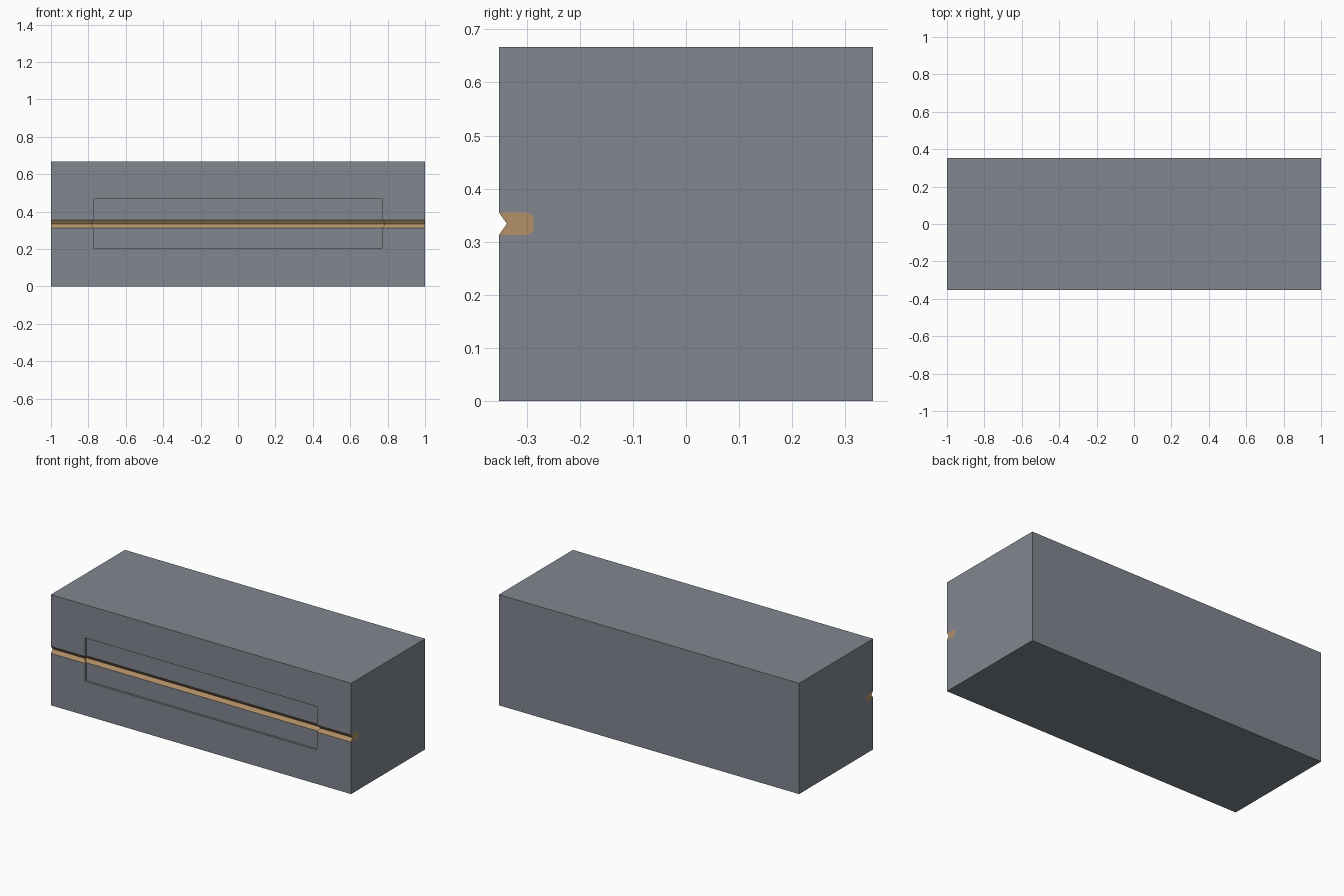
import bpy, bmesh

if "Cube" in bpy.data.objects:
    bpy.data.objects.remove(bpy.data.objects["Cube"])

HALF_Y, HEIGHT, HALF_X = 0.352, 0.667, 1.0
PANEL_X, RECESS = 0.773, 0.012
Z0, Z1, ZM = 0.313, 0.355, 0.334   # groove edges and apex
F = -HALF_Y


def material(name, rgb):
    m = bpy.data.materials.new(name)
    m.diffuse_color = (*rgb, 1)
    m.use_nodes = True
    m.node_tree.nodes["Principled BSDF"].inputs["Base Color"].default_value = m.diffuse_color
    return m


def loft(name, profile, mat):
    """Sweep (y, z, recessed, flare) points along x, stepping back in the panel."""
    stations = [(-HALF_X, 0), (-PANEL_X, 0), (-PANEL_X, 1),
                (PANEL_X, 1), (PANEL_X, 0), (HALF_X, 0)]
    bm = bmesh.new()
    rings = []
    for x, inside in stations:
        ring = []
        for y, z, recessed, flare in profile:
            px = x
            if abs(x) < HALF_X:
                px += flare * (1 if x > 0 else -1)
            ring.append(bm.verts.new((px, y + RECESS * recessed * inside, z)))
        rings.append(ring)
    n = len(profile)
    for a, b in zip(rings, rings[1:]):
        for i in range(n):
            j = (i + 1) % n
            bm.faces.new((a[i], a[j], b[j], b[i]))
    bm.faces.new(rings[0])
    bm.faces.new(rings[-1])
    bmesh.ops.remove_doubles(bm, verts=bm.verts, dist=1e-5)
    bmesh.ops.dissolve_degenerate(bm, edges=bm.edges, dist=1e-5)
    bmesh.ops.recalc_face_normals(bm, faces=bm.faces)
    mesh = bpy.data.meshes.new(name)
    bm.to_mesh(mesh)
    bm.free()
    mesh.materials.append(mat)
    ob = bpy.data.objects.new(name, mesh)
    bpy.context.collection.objects.link(ob)
    return ob


grey = material("slate grey", (0.22, 0.245, 0.28))
tan = material("tan", (0.45, 0.28, 0.14))

# Rounded back of the strip, shared by the strip and its channel
back = [(F + 0.055, Z0, 0, 0), (F + 0.065, Z0 + 0.008, 0, 0),
        (F + 0.065, Z1 - 0.008, 0, 0), (F + 0.055, Z1, 0, 0)]

# Box body with recessed front panel and a channel for the strip
loft("body", [
    (F, 0, 0, 0), (F, 0.205, 0, 0), (F, 0.205, 1, 0), (F, Z0, 1, 0),
    *back,
    (F, Z1, 1, 0), (F, 0.466, 1, 0), (F, 0.466, 0, 0), (F, HEIGHT, 0, 0),
    (HALF_Y, HEIGHT, 0, 0), (HALF_Y, 0, 0, 0)], grey)

# Inlaid strip with a V groove
loft("groove_strip", [
    (F, Z0, 1, 0), *back, (F, Z1, 1, 0), (F + 0.015, ZM, 1, 0.012)], tan)
